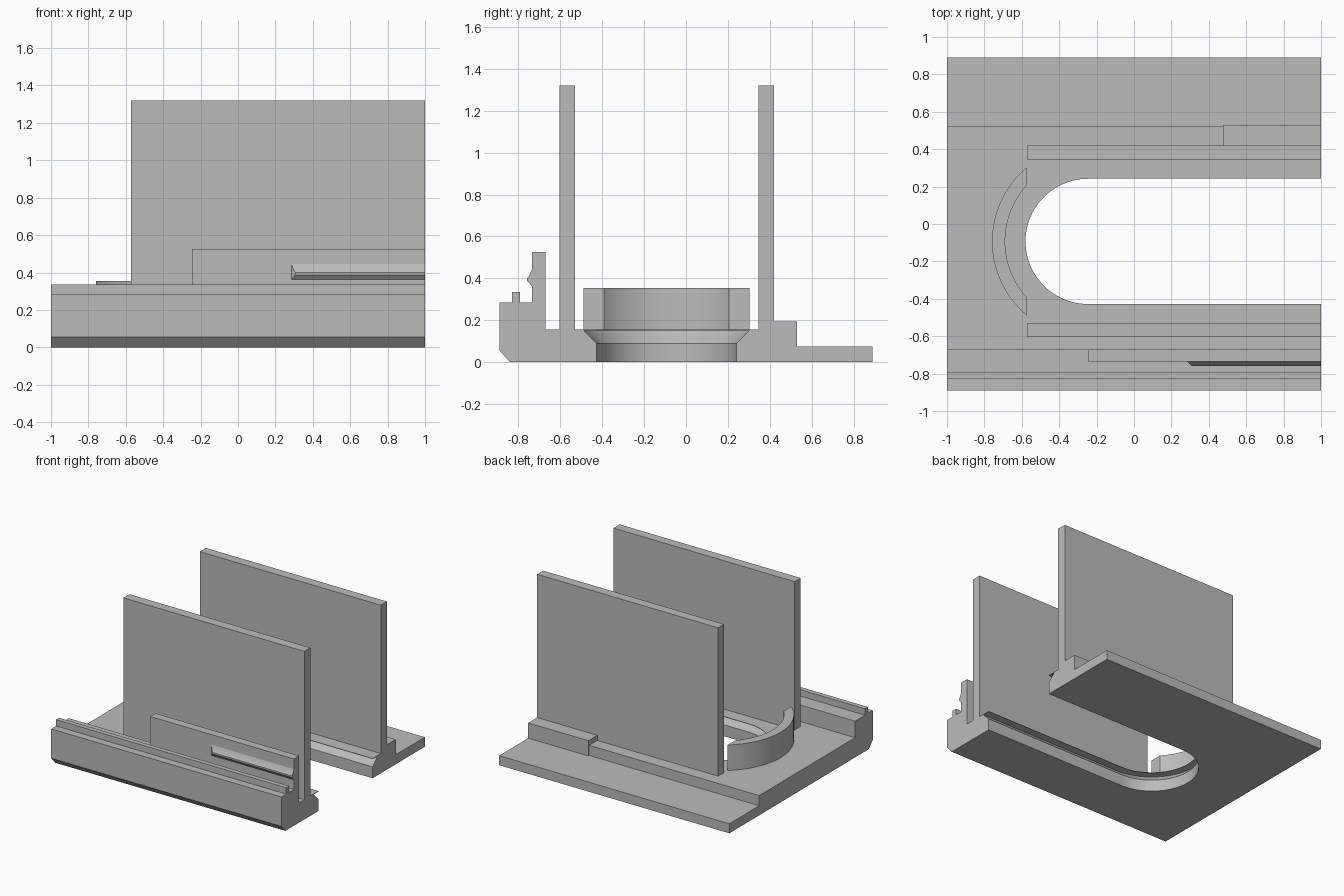
import bpy, bmesh, math

if "Cube" in bpy.data.objects:
    bpy.data.objects.remove(bpy.data.objects["Cube"])

grey = bpy.data.materials.new("plain grey")
grey.diffuse_color = (0.5, 0.5, 0.5, 1)
grey.use_nodes = True
grey.node_tree.nodes["Principled BSDF"].inputs["Base Color"].default_value = grey.diffuse_color

SX, SY = -0.245, -0.093      # centre of the rounded slot end
SLOT_R = 0.335


def finish(name, bm):
    bmesh.ops.recalc_face_normals(bm, faces=bm.faces)
    me = bpy.data.meshes.new(name)
    bm.to_mesh(me)
    bm.free()
    me.materials.append(grey)
    ob = bpy.data.objects.new(name, me)
    bpy.context.collection.objects.link(ob)
    return ob


def loft(name, rings):
    """Skin a stack of matching closed rings and cap both ends."""
    bm = bmesh.new()
    rows = [[bm.verts.new(p) for p in ring] for ring in rings]
    n = len(rows[0])
    for a, b in zip(rows, rows[1:]):
        for i in range(n):
            j = (i + 1) % n
            bm.faces.new((a[i], a[j], b[j], b[i]))
    bm.faces.new(rows[0])
    bm.faces.new(rows[-1])
    return finish(name, bm)


def extrude_x(name, profile, x0, x1):
    return loft(name, [[(x, y, z) for y, z in profile] for x in (x0, x1)])


def box(name, x, y, z):
    return extrude_x(name, [(y[0], z[0]), (y[1], z[0]), (y[1], z[1]), (y[0], z[1])], *x)


def smooth(ob):
    bpy.ops.object.select_all(action='DESELECT')
    ob.select_set(True)
    bpy.context.view_layer.objects.active = ob
    bpy.ops.object.shade_smooth_by_angle(angle=math.radians(30))


# base plate: chamfered front, ridge, sunken floor, low rear shelf
base = extrude_x("base", [
    (-0.84, 0), (0.89, 0), (0.89, 0.075), (0.52, 0.075), (0.52, 0.155),
    (-0.67, 0.155), (-0.67, 0.285), (-0.793, 0.285), (-0.793, 0.335),
    (-0.83, 0.335), (-0.83, 0.285), (-0.89, 0.285), (-0.89, 0.055)], -1, 1)


# slot cutter: round-ended slot with a bevelled undercut below a thin lip
def slot_ring(r, z, n=48):
    ring = [(1.2, SY + r, z)]
    for i in range(n + 1):
        a = math.pi / 2 + math.pi * i / n
        ring.append((SX + r * math.cos(a), SY + r * math.sin(a), z))
    return ring + [(1.2, SY - r, z)]


cutter = loft("slot_cutter", [slot_ring(r, z) for r, z in (
    (SLOT_R, -0.1), (SLOT_R, 0.09), (0.395, 0.151), (SLOT_R, 0.151), (SLOT_R, 0.25))])
cutter.hide_render = True
mod = base.modifiers.new("slot", 'BOOLEAN')
mod.object = cutter
mod.operation = 'DIFFERENCE'
mod.solver = 'EXACT'
bpy.context.view_layer.update()
cut = bpy.data.meshes.new_from_object(
    base.evaluated_get(bpy.context.evaluated_depsgraph_get()))
base.modifiers.clear()
base.data = cut
bpy.data.objects.remove(cutter)
smooth(base)

# two tall side walls
box("front_wall", (-0.573, 1), (-0.605, -0.53), (0.155, 1.32))
box("rear_wall", (-0.573, 1), (0.345, 0.42), (0.155, 1.32))

# raised block on the rear step
box("rear_block", (0.477, 1), (0.42, 0.53), (0.075, 0.195))

# upright rail along the front
box("front_rail", (-0.247, 1), (-0.735, -0.67), (0.285, 0.525))

# catch lip on the rail, with a slanted starting end
lip = [(-0.735, 0.445), (-0.741, 0.43), (-0.75, 0.41), (-0.758, 0.4),
       (-0.758, 0.388), (-0.735, 0.362)]
catch = loft("catch_lip", [
    [(0.285 + (-0.735 - y), y, z) for y, z in lip],
    [(1, y, z) for y, z in lip]])
smooth(catch)

# curved guard around the closed end of the slot, trimmed flat at the walls
CUT, RO, RI = -0.573, 0.514, 0.444


def arc(r, n=40):
    h = math.acos((SX - CUT) * -1 / r)
    return [(SX + r * math.cos(a), SY + r * math.sin(a))
            for a in (h + (2 * math.pi - 2 * h) * i / n for i in range(n + 1))]


outline = arc(RO) + arc(RI)[::-1]
guard = loft("curved_guard", [[(x, y, z) for x, y in outline] for z in (0.155, 0.355)])
smooth(guard)
